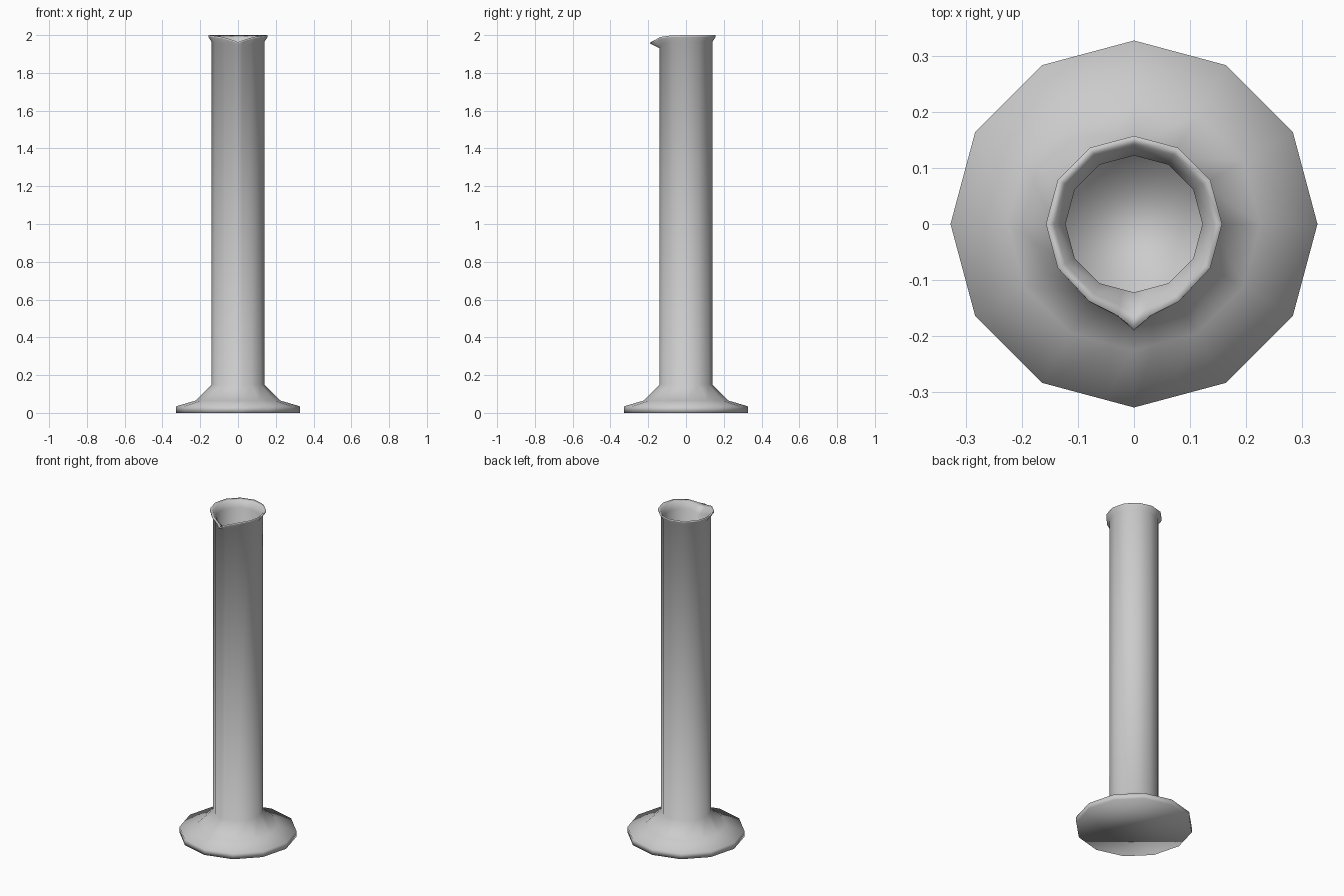
import bpy, bmesh, math

if "Cube" in bpy.data.objects:
    bpy.data.objects.remove(bpy.data.objects["Cube"])

# Angles measured from the spout (-y): 12 sides, plus two extra columns beside the spout
angles = sorted([i * 30 for i in range(12)] + [10, 350])

def ring(bm, r, z, tip=0.0, dip=0.0):
    """12-sided ring; tip pushes the front outward, dip lowers it."""
    verts = []
    for a in angles:
        d = min(a, 360 - a)
        # the extra columns lie on the chord between regular corners
        rad = r * math.cos(math.radians(15)) / math.cos(math.radians(5)) if d == 10 else r
        w = {0: 1.0, 10: 0.45, 30: 0.08}.get(d, 0.0)
        wz = {0: 1.0, 10: 0.7, 30: 0.28, 60: 0.05}.get(d, 0.0)
        rad += tip * w
        t = math.radians(a)
        verts.append(bm.verts.new((rad * math.sin(t), -rad * math.cos(t), z - dip * wz)))
    return verts

# (radius, height, spout push, spout dip) from the foot up, over the lip and down inside
profile = [
    (0.327, 0.0, 0, 0), (0.327, 0.035, 0, 0), (0.225, 0.065, 0, 0), (0.14, 0.15, 0, 0),
    (0.14, 1.965, 0, 0.035),
    (0.157, 1.99, 0.033, 0.035), (0.157, 2.0, 0.03, 0.037),
    (0.142, 1.99, 0.02, 0.04), (0.122, 1.955, 0, 0.03),
    (0.122, 0.1, 0, 0),
]

# Measuring cylinder: foot, tube and spouted lip as one shell
bm = bmesh.new()
rings = [ring(bm, *p) for p in profile]
n = len(angles)
for lo, hi in zip(rings, rings[1:]):
    for i in range(n):
        j = (i + 1) % n
        bm.faces.new((lo[i], lo[j], hi[j], hi[i]))
bm.faces.new(rings[0][::-1])   # underside
bm.faces.new(rings[-1])        # inner floor
bmesh.ops.recalc_face_normals(bm, faces=bm.faces[:])
for f in bm.faces:
    f.smooth = True
mesh = bpy.data.meshes.new("measuring_cylinder")
bm.to_mesh(mesh)
bm.free()
bpy.context.collection.objects.link(bpy.data.objects.new("measuring_cylinder", mesh))
